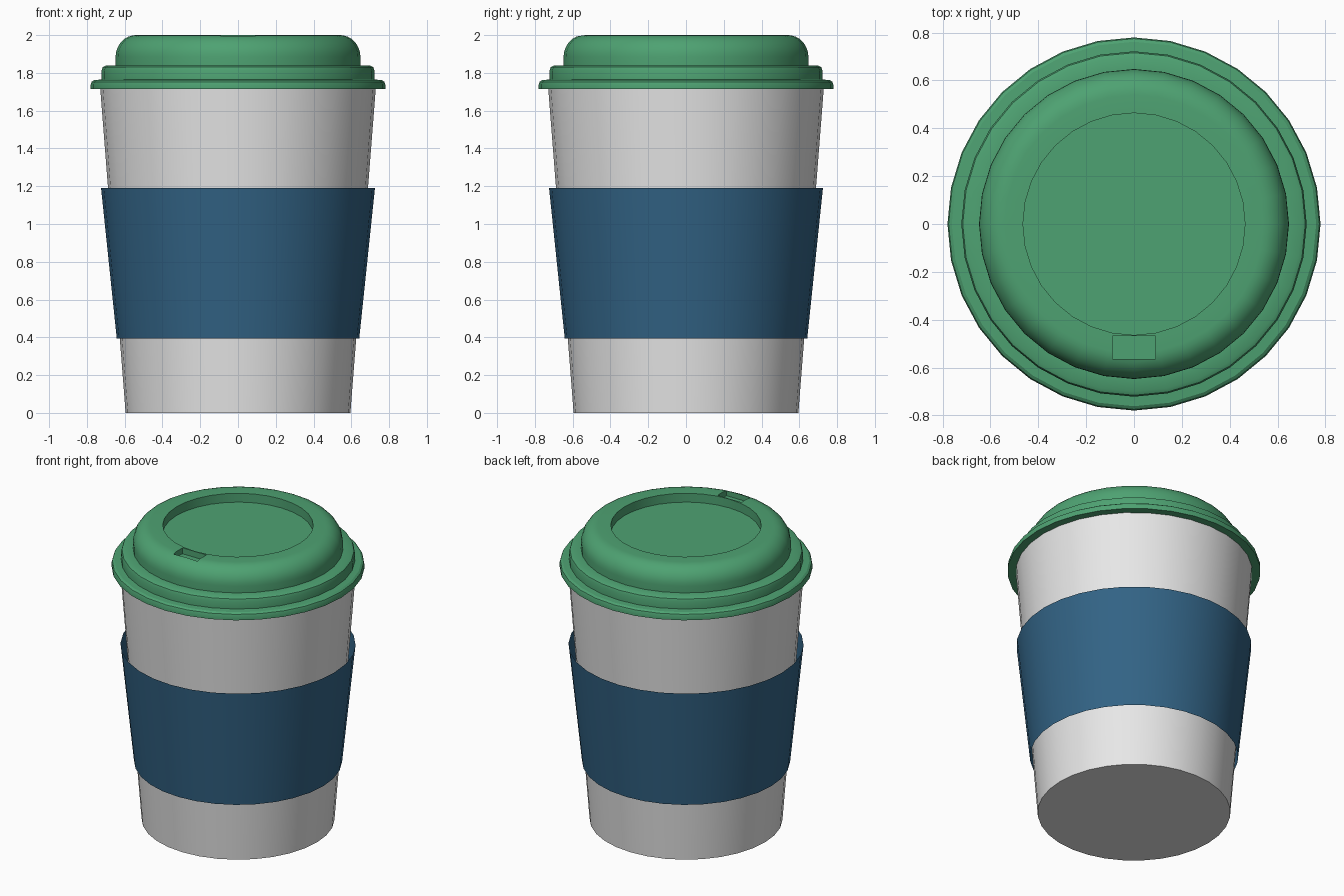
import bpy, bmesh, math

if "Cube" in bpy.data.objects:
    bpy.data.objects.remove(bpy.data.objects["Cube"])

SIDES = 32


def material(name, rgb):
    m = bpy.data.materials.new(name)
    m.diffuse_color = (*rgb, 1.0)
    m.use_nodes = True
    m.node_tree.nodes["Principled BSDF"].inputs["Base Color"].default_value = m.diffuse_color
    return m


GREY = material("light grey", (0.8, 0.8, 0.8))
BLUE = material("deep blue", (0.032, 0.125, 0.235))
GREEN = material("leaf green", (0.076, 0.361, 0.168))


def lathe(name, profile, mat):
    """Spin an (r, z) profile around z; points at r = 0 become a pole."""
    bm = bmesh.new()
    rings = []
    for r, z in profile:
        if r == 0:
            rings.append([bm.verts.new((0, 0, z))] * SIDES)
        else:
            rings.append([bm.verts.new((r * math.cos(2 * math.pi * i / SIDES),
                                        r * math.sin(2 * math.pi * i / SIDES), z))
                          for i in range(SIDES)])
    for a, b in zip(rings, rings[1:]):
        if a[0] is a[1]:
            bm.faces.new(b[::-1])
        elif b[0] is b[1]:
            bm.faces.new(a)
        else:
            for i in range(SIDES):
                j = (i + 1) % SIDES
                bm.faces.new((a[i], a[j], b[j], b[i]))
    for v in [v for v in bm.verts if not v.link_faces]:
        bm.verts.remove(v)
    me = bpy.data.meshes.new(name)
    bm.to_mesh(me)
    bm.free()
    me.materials.append(mat)
    ob = bpy.data.objects.new(name, me)
    bpy.context.collection.objects.link(ob)
    return ob


def smooth(ob):
    ob.data.shade_smooth()
    ob.data.set_sharp_from_angle(angle=math.radians(30))


# tapered cup body
cup = lathe("cup_body", [(0, 0), (0.595, 0), (0.73, 1.725), (0, 1.725)], GREY)

# thin open sleeve around the cup
sleeve = lathe("sleeve", [(0.642, 0.395), (0.725, 1.19)], BLUE)

# lid: flange, step, rounded dome and sunken centre
dome = [(0.54 + 0.108 * math.cos(t), 1.885 + 0.115 * math.sin(t))
        for t in (math.pi / 2 * k / 8 for k in range(9))]
lid = lathe("lid", [(0, 1.715), (0.78, 1.715), (0.78, 1.738), (0.775, 1.753), (0.762, 1.762),
                    (0.722, 1.765), (0.722, 1.812), (0.716, 1.83), (0.70, 1.838),
                    (0.648, 1.84)] + dome +
            [(0.464, 2.0), (0.464, 1.94), (0, 1.94)], GREEN)

# sip slot cut into the front of the lid
bpy.ops.mesh.primitive_cube_add(size=1, location=(0, -0.517, 2.01))
cutter = bpy.context.object
cutter.name = "slot_cutter"
cutter.scale = (0.18, 0.096, 0.1)
cutter.hide_render = True
mod = lid.modifiers.new("slot", 'BOOLEAN')
mod.operation = 'DIFFERENCE'
mod.solver = 'EXACT'
mod.object = cutter
bpy.context.view_layer.update()
cut = bpy.data.meshes.new_from_object(lid.evaluated_get(bpy.context.evaluated_depsgraph_get()))
lid.modifiers.clear()
lid.data = cut
cut.materials.clear()
cut.materials.append(GREEN)
for p in cut.polygons:
    p.material_index = 0
bpy.data.objects.remove(cutter)

for ob in (cup, sleeve, lid):
    smooth(ob)
